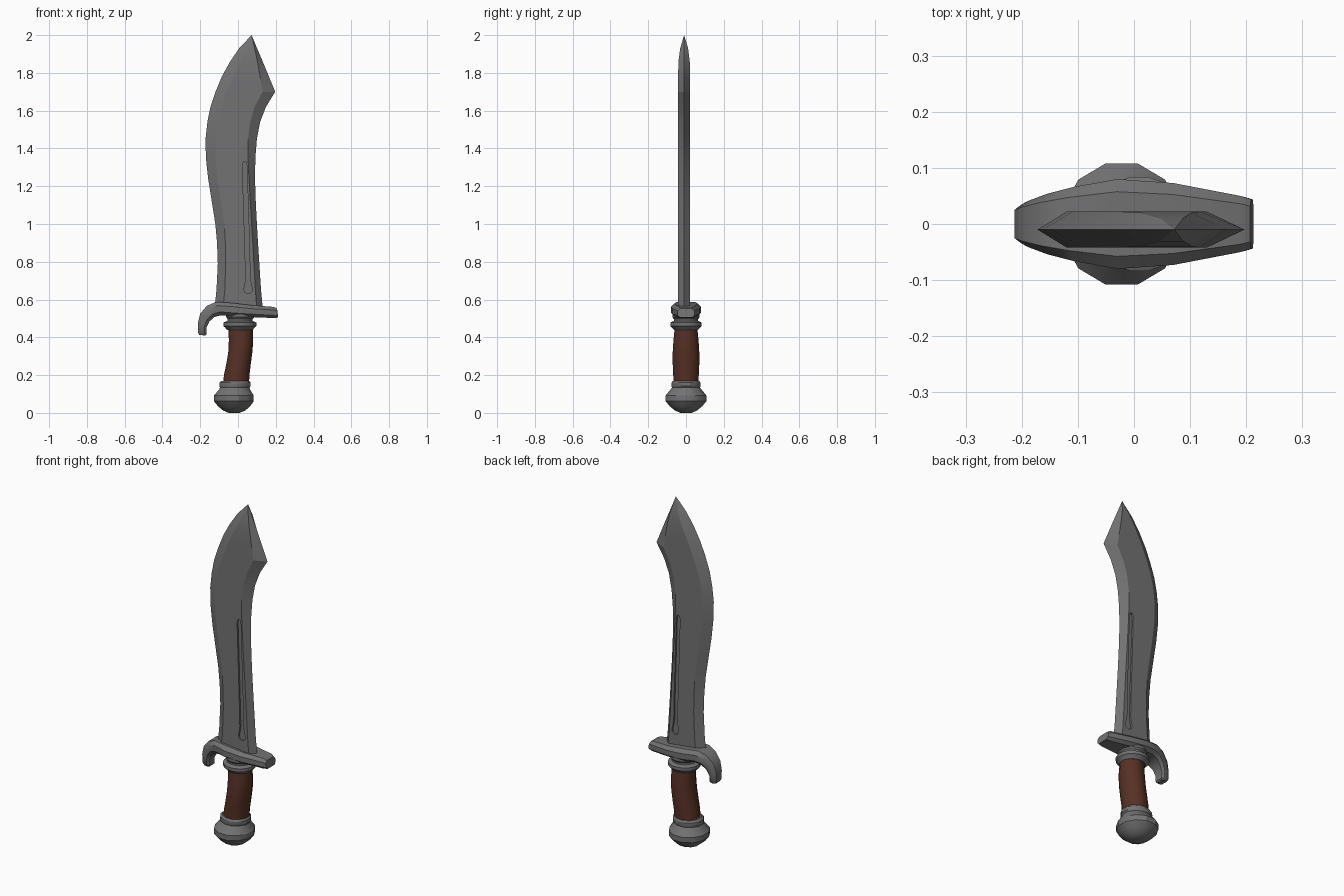
import bpy, bmesh, math


def material(name, rgb):
    m = bpy.data.materials.new(name)
    m.diffuse_color = (*rgb, 1)
    return m


STEEL = material("steel grey", (0.17, 0.17, 0.175))
LEATHER = material("brown leather", (0.095, 0.03, 0.018))


def loft(name, rings, mat, angle=25):
    """Skin closed rings of points, cap both ends."""
    bm = bmesh.new()
    vr = [[bm.verts.new(p) for p in r] for r in rings]
    n = len(rings[0])
    for a, b in zip(vr, vr[1:]):
        for i in range(n):
            j = (i + 1) % n
            bm.faces.new((a[i], a[j], b[j], b[i]))
    bm.faces.new(vr[0])
    bm.faces.new(vr[-1])
    bmesh.ops.remove_doubles(bm, verts=bm.verts, dist=1e-5)
    bmesh.ops.recalc_face_normals(bm, faces=bm.faces)
    me = bpy.data.meshes.new(name)
    bm.to_mesh(me)
    bm.free()
    me.materials.append(mat)
    ob = bpy.data.objects.new(name, me)
    bpy.context.collection.objects.link(ob)
    smooth(ob, angle)
    return ob


def smooth(ob, angle):
    bpy.ops.object.select_all(action='DESELECT')
    ob.select_set(True)
    bpy.context.view_layer.objects.active = ob
    bpy.ops.object.shade_smooth_by_angle(angle=math.radians(angle))


def turned(name, rows, mat, sides, angle=30):
    """Rows of (z, centre x, x radius, y radius)."""
    rings = []
    for z, cx, rx, ry in rows:
        rings.append([(cx + rx * math.cos(2 * math.pi * (i + .5) / sides),
                       ry * math.sin(2 * math.pi * (i + .5) / sides), z)
                      for i in range(sides)])
    return loft(name, rings, mat, angle)


# Blade: z, left edge, left ridge, right ridge, right edge, half thickness
BY = -0.01
blade_rows = [
    (0.545, -0.125, -0.08, 0.100, 0.132, .032),
    (0.65, -0.114, -0.07, 0.092, 0.122, .032),
    (0.79, -0.107, -0.065, 0.084, 0.113, .032),
    (0.90, -0.111, -0.067, 0.078, 0.106, .032),
    (1.00, -0.120, -0.073, 0.072, 0.100, .032),
    (1.12, -0.139, -0.09, 0.065, 0.094, .032),
    (1.24, -0.158, -0.108, 0.058, 0.090, .032),
    (1.35, -0.170, -0.12, 0.053, 0.092, .032),
    (1.45, -0.172, -0.12, 0.053, 0.100, .032),
    (1.54, -0.162, -0.11, 0.064, 0.117, .032),
    (1.62, -0.146, -0.09, 0.088, 0.148, .032),
    (1.70, -0.119, -0.06, 0.130, 0.197, .032),
    (1.78, -0.086, -0.025, 0.117, 0.164, .032),
    (1.86, -0.042, 0.015, 0.103, 0.131, .030),
    (1.93, 0.006, 0.046, 0.088, 0.101, .021),
    (2.00, 0.072, 0.072, 0.072, 0.072, 0.0),
]
blade = loft("blade", [[(l, BY, z), (a, BY - t, z), (b, BY - t, z),
                        (r, BY, z), (b, BY + t, z), (a, BY + t, z)]
                       for z, l, a, b, r, t in blade_rows], STEEL, 20)

# Keyhole-shaped fuller cut into both faces
outline = [(0.054 + .022 * math.cos(math.radians(a)),
            0.655 + .024 * math.sin(math.radians(a))) for a in range(145, 396, 25)]
outline += [(0.064, 0.71), (0.060, 0.90), (0.047, 1.31), (0.042, 1.33),
            (0.029, 1.33), (0.023, 1.31), (0.036, 0.90), (0.041, 0.71)]
for side in (-1, 1):
    ys = (BY + side * .022, BY + side * .06)
    cutter = loft("fuller_cutter", [[(x, y, z) for x, z in outline] for y in ys], STEEL)
    cutter.hide_render = True
    mod = blade.modifiers.new("fuller", 'BOOLEAN')
    mod.operation = 'DIFFERENCE'
    mod.solver = 'EXACT'
    mod.object = cutter
    bpy.ops.object.select_all(action='DESELECT')
    bpy.context.view_layer.objects.active = blade
    blade.select_set(True)
    # keep the cut ahead of the smoothing
    bpy.ops.object.modifier_move_to_index(modifier=mod.name, index=0)
    bpy.ops.object.modifier_apply(modifier=mod.name)
    bpy.data.objects.remove(cutter)
smooth(blade, 20)

# Guard with curled left end: upper point, lower point, half width
guard_rows = [
    (-.205, .412, -.172, .410, .024), (-.212, .425, -.166, .418, .032),
    (-.213, .475, -.168, .450, .035), (-.200, .525, -.152, .483, .042),
    (-.165, .567, -.127, .507, .054), (-.115, .588, -.090, .517, .066),
    (-.030, .582, -.030, .512, .080), (.070, .570, .070, .507, .073),
    (.190, .561, .190, .502, .050), (.207, .552, .213, .505, .044),
]
section = [(0, -.72), (.25, -1), (.72, -1), (1, -.72), (1, .72), (.72, 1), (.25, 1), (0, .72)]
loft("guard", [[(lx + (ux - lx) * s, w * y, lz + (uz - lz) * s) for s, y in section]
               for ux, uz, lx, lz, w in guard_rows], STEEL, 35)

# Collar under the guard
turned("collar", [(.44, .010, .070, .066), (.452, .010, .080, .076), (.460, .010, .089, .085),
                  (.478, .010, .089, .085), (.487, .010, .068, .066), (.497, .011, .068, .066),
                  (.507, .012, .076, .074), (.53, .012, .076, .074)], STEEL, 16)

# Grip, slightly bent
turned("grip", [(.14, -.011, .071, .067), (.20, -.007, .070, .070), (.26, .003, .067, .073),
                (.32, .012, .066, .073), (.38, .016, .067, .069), (.45, .014, .066, .062)],
       LEATHER, 12, 40)

# Pommel with ring and faceted bulb
turned("pommel", [(0, -.02, .030, .030), (.012, -.02, .060, .060), (.035, -.021, .088, .089),
                  (.062, -.022, .109, .112), (.092, -.022, .109, .112), (.125, -.018, .084, .084),
                  (.134, -.017, .081, .077), (.142, -.016, .086, .080), (.160, -.015, .085, .079),
                  (.170, -.013, .076, .072)], STEEL, 12, 30)
